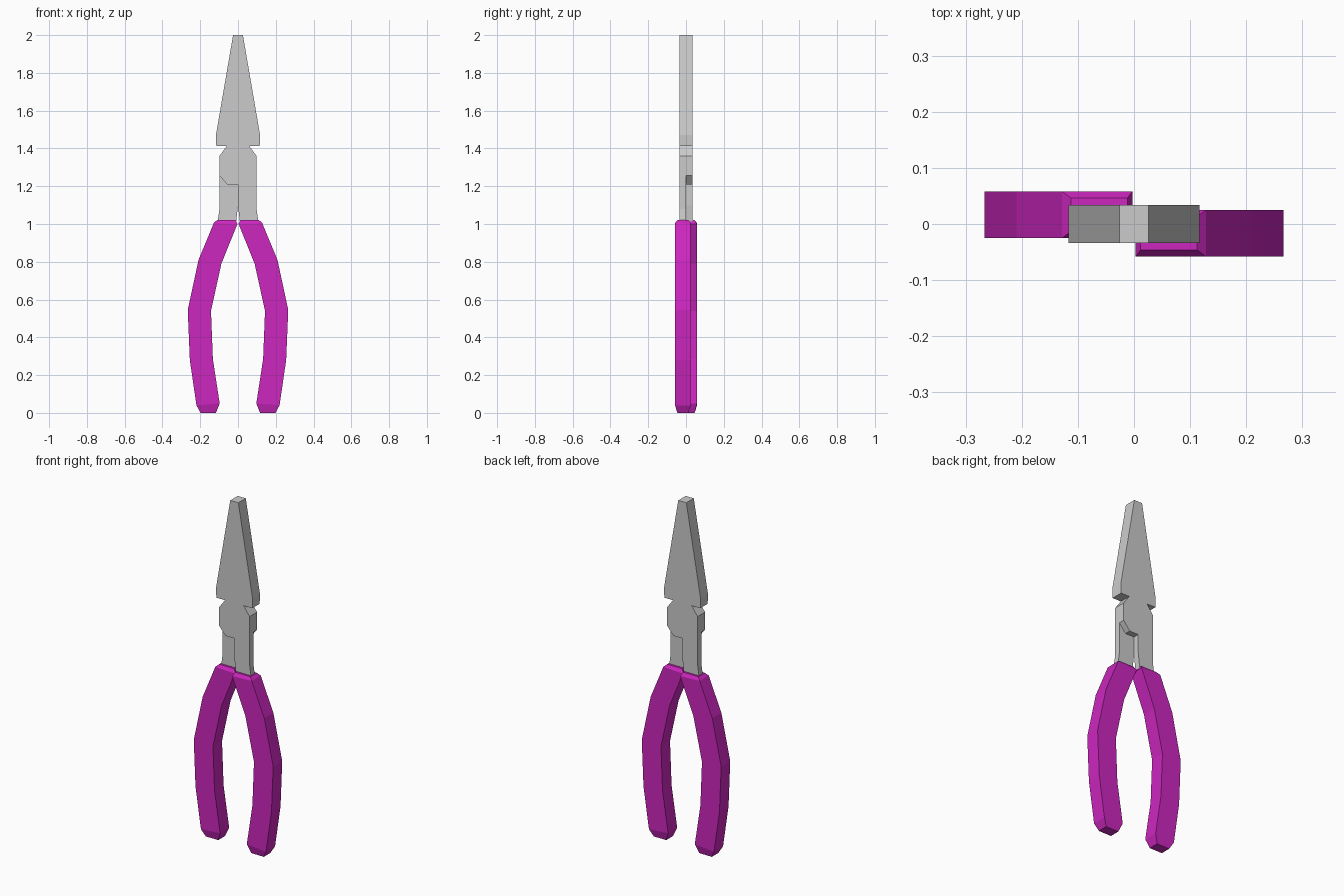
import bpy
import bmesh

if "Cube" in bpy.data.objects:
    bpy.data.objects.remove(bpy.data.objects["Cube"])

HALF = 0.034  # half thickness of the metal


def make_object(name, bm, material=None):
    bmesh.ops.recalc_face_normals(bm, faces=bm.faces)
    mesh = bpy.data.meshes.new(name)
    bm.to_mesh(mesh)
    bm.free()
    obj = bpy.data.objects.new(name, mesh)
    bpy.context.collection.objects.link(obj)
    if material:
        mesh.materials.append(material)
    return obj


def plate(name, outline, y0, y1, side=1):
    """Extrude an x-z outline from y0 to y1; side -1 turns it half round z."""
    bm = bmesh.new()
    face = bm.faces.new([bm.verts.new((side * x, side * y0, z)) for x, z in outline])
    ext = bmesh.ops.extrude_face_region(bm, geom=[face], use_keep_orig=True)
    verts = [v for v in ext["geom"] if isinstance(v, bmesh.types.BMVert)]
    bmesh.ops.translate(bm, verts=verts, vec=(0, side * (y1 - y0), 0))
    return make_object(name, bm)


def grip(name, sections, side, material):
    """Loft rectangular sections (inner x, inner z, outer x, outer z, y0, y1)."""
    bm = bmesh.new()
    rings = []
    for xi, zi, xo, zo, y0, y1 in sections:
        corners = [(xi, y0, zi), (xo, y0, zo), (xo, y1, zo), (xi, y1, zi)]
        rings.append([bm.verts.new((side * x, side * y, z)) for x, y, z in corners])
    for a, b in zip(rings, rings[1:]):
        for i in range(4):
            j = (i + 1) % 4
            bm.faces.new((a[i], a[j], b[j], b[i]))
    bm.faces.new(rings[0])
    bm.faces.new(rings[-1])
    return make_object(name, bm, material)


# Tapered jaws, cutter notch and pivot block
right_edge = [(0.026, 2.0), (0.117, 1.47), (0.115, 1.413), (0.06, 1.413),
              (0.098, 1.36), (0.098, 1.257), (0.057, 1.208)]
left_edge = [(-x, z) for x, z in reversed(right_edge)]
plate("jaws", right_edge + left_edge, -HALF, HALF)

# Half-thickness tangs below the pivot
tang = [(0, 1.208), (0.057, 1.208), (0.098, 1.257), (0.098, 1.08),
        (0.108, 1.01), (0.01, 1.01), (0, 1.1)]

# Rubber grips, top to bottom
pink = bpy.data.materials.new("grip_pink")
pink.diffuse_color = (0.61, 0.02, 0.52, 1)
pink.use_nodes = True
pink.node_tree.nodes["Principled BSDF"].inputs["Base Color"].default_value = pink.diffuse_color
Y0, Y1 = -0.058, 0.025
sections = [
    (0.012, 1.02, 0.112, 1.02, Y0 + 0.012, Y1 - 0.012),
    (0.003, 1.0, 0.128, 1.005, Y0, Y1),
    (0.088, 0.79, 0.209, 0.81, Y0, Y1),
    (0.143, 0.54, 0.266, 0.545, Y0, Y1),
    (0.133, 0.285, 0.255, 0.28, Y0, Y1),
    (0.097, 0.05, 0.22, 0.04, Y0, Y1),
    (0.117, 0.0, 0.198, 0.0, Y0 + 0.012, Y1 - 0.012),
]

# The two sides match under a half turn about z
for label, side in (("right", 1), ("left", -1)):
    plate(label + "_tang", tang, -HALF, 0, side)
    grip(label + "_grip", sections, side, pink)
